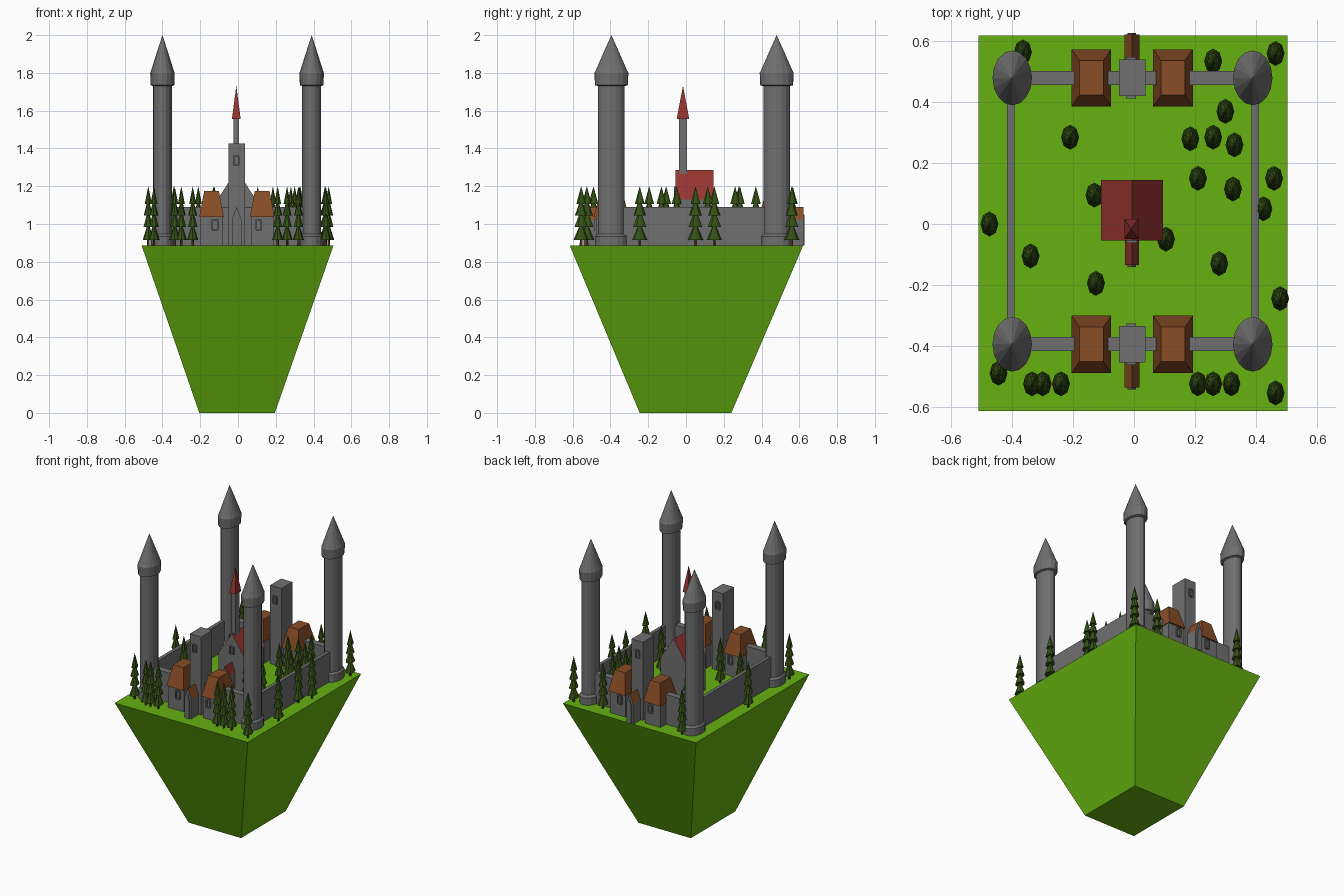
import bpy, bmesh
from math import pi, cos, sin
from mathutils import Matrix, Vector

cube = bpy.data.objects.get("Cube")
if cube:
    bpy.data.objects.remove(cube)


def material(name, rgb):
    mat = bpy.data.materials.new(name)
    mat.use_nodes = True
    mat.diffuse_color = (*rgb, 1)
    mat.node_tree.nodes["Principled BSDF"].inputs["Base Color"].default_value = (*rgb, 1)
    return mat


GRASS = material("grass green", (0.13, 0.44, 0.005))
STONE = material("stone grey", (0.16, 0.16, 0.16))
RED = material("roof red", (0.3, 0.035, 0.03))
BROWN = material("roof brown", (0.25, 0.075, 0.02))
LEAF = material("pine green", (0.035, 0.085, 0.008))
TRUNK = material("trunk brown", (0.13, 0.05, 0.015))

GROUND = 0.885
SQUASH = 0.72      # round parts are narrower across x
MID = -0.007       # centre line of the castle


def add(name, mesh, x=0, y=0, z=0):
    ob = bpy.data.objects.new(name, mesh)
    ob.location = (x, y, z)
    bpy.context.collection.objects.link(ob)
    return ob


def finish(bm, name, *mats):
    """Clean the bmesh up and turn it into a mesh."""
    bmesh.ops.remove_doubles(bm, verts=bm.verts, dist=1e-5)
    bmesh.ops.recalc_face_normals(bm, faces=bm.faces)
    mesh = bpy.data.meshes.new(name)
    bm.to_mesh(mesh)
    bm.free()
    for mat in mats:
        mesh.materials.append(mat)
    return mesh


def loft(rings, name, *mats):
    """Skin a stack of equal rings and cap both ends."""
    bm = bmesh.new()
    rows = [[bm.verts.new(p) for p in ring] for ring in rings]
    n = len(rows[0])
    for low, high in zip(rows, rows[1:]):
        for i in range(n):
            j = (i + 1) % n
            bm.faces.new((low[i], low[j], high[j], high[i]))
    bm.faces.new(rows[0][::-1])
    bm.faces.new(rows[-1])
    return finish(bm, name, *mats)


def box(name, mat, x, y, z, top=1):
    """Box from (low, high) pairs; top shrinks the upper face."""
    cx, cy = sum(x) / 2, sum(y) / 2
    rings = []
    for height, k in zip(z, (1, top)):
        hx, hy = (x[1] - x[0]) / 2 * k, (y[1] - y[0]) / 2 * k
        rings.append([(cx + a * hx, cy + b * hy, height)
                      for a, b in ((-1, -1), (1, -1), (1, 1), (-1, 1))])
    return add(name, loft(rings, name, mat))


def lathe(name, profile, sides, mat):
    rings = []
    for r, z in profile:
        r = max(r, 0.0002)
        rings.append([(r * SQUASH * cos(2 * pi * i / sides), r * sin(2 * pi * i / sides), z)
                      for i in range(sides)])
    return loft(rings, name, mat)


def gabled(name, half, y, eaves, ridge, roof):
    """House-shaped prism along y whose sloping faces take the roof colour."""
    outline = ((-half, GROUND), (half, GROUND), (half, eaves), (0, ridge), (-half, eaves))
    mesh = loft([[(MID + x, d, z) for x, z in outline] for d in y], name, STONE, roof)
    for face in mesh.polygons:
        face.material_index = int(face.normal.z > 0.1)
    return add(name, mesh)


def window(name, x, y, z, w, h, side):
    """Raised frame around a recessed pane on a wall facing side * y."""
    t = 0.008
    for a, b in ((-1, 0), (1, 0), (0, -1), (0, 1)):
        hx, hz = (t / 2, h) if a else (w, t / 2)
        cx, cz = x + a * w, z + b * h
        box(name, STONE, (cx - hx, cx + hx), sorted((y, y + side * t)), (cz - hz, cz + hz))


def arch(name, y, side):
    """Thin pointed doorway plate."""
    outline = [(-0.014, 0), (0.014, 0), (0.014, 0.11), (0.009, 0.14),
               (0, 0.165), (-0.009, 0.14), (-0.014, 0.11)]
    rings = [[(MID + x, d, GROUND + z) for x, z in outline] for d in (y, y + side * 0.006)]
    add(name, loft(rings, name, STONE))


# Floating ground block
ground = [[(sx, sy, z) for sx, sy in ((a, c), (b, c), (b, d), (a, d))]
          for a, b, c, d, z in ((-0.205, 0.195, -0.245, 0.24, 0),
                                (-0.51, 0.505, -0.615, 0.62, GROUND))]
add("ground_block", loft(ground, "ground_block", GRASS))

# Corner towers
tower = lathe("corner_tower", [(0.086, GROUND), (0.086, 0.935), (0.07, 0.948), (0.07, 1.73),
                               (0.087, 1.735), (0.09, 1.8), (0.082, 1.815), (0.045, 1.9),
                               (0, 2)], 16, STONE)
for x in (-0.4, 0.39):
    for y in (-0.395, 0.48):
        add("corner_tower", tower, x, y)

# Side walls
for x in (-0.405, 0.398):
    box("side_wall", STONE, (x - 0.012, x + 0.012), (-0.395, 0.48), (GROUND, 1.09))

# Front and back gate groups
for y, side in ((-0.395, -1), (0.48, 1)):
    box("gate_wall", STONE, (-0.4, 0.39), (y - 0.023, y + 0.023), (GROUND, 1.09))
    box("gate_tower", STONE, (-0.049, 0.037), (y - 0.06, y + 0.06), (GROUND, 1.425))
    for s in (-1, 1):
        window("gate_tower_window", MID - 0.003, y + s * 0.06, 1.335, 0.013, 0.025, s)
    gabled("gate_porch", 0.025, sorted((y, y + side * 0.142)), 1.025, 1.09, BROWN)
    arch("gate_arch", y + side * 0.142, side)
    # Gatehouses either side
    for x in (-0.14, 0.128):
        box("gatehouse", STONE, (x - 0.06, x + 0.06), (y - 0.082, y + 0.082), (GROUND, 1.04))
        box("gatehouse_roof", BROWN, (x - 0.065, x + 0.065), (y - 0.094, y + 0.094),
            (1.037, 1.175), 0.6)
        for s in (-1, 1):
            window("gatehouse_window", x + (0.018 if x < 0 else -0.018),
                   y + s * 0.082, 0.995, 0.014, 0.028, s)

# Chapel with porch, bell tower and spire
gabled("chapel", 0.102, (-0.055, 0.145), 1.13, 1.285, RED)
gabled("chapel_porch", 0.023, (-0.135, -0.05), 1.025, 1.09, RED)
arch("chapel_arch", -0.135, -1)
window("chapel_window", MID, -0.055, 1.17, 0.013, 0.025, -1)
box("bell_tower", STONE, (-0.023, 0.006), (-0.038, 0.006), (GROUND, 1.56))
box("spire", RED, (-0.032, 0.014), (-0.049, 0.017), (1.557, 1.73), 0.01)

# Pine tree: stacked cones on a trunk
bm = bmesh.new()
tiers = ((0.915, 0.041), (0.985, 0.037), (1.045, 0.033), (1.105, 0.027))
for k, (z, r) in enumerate(tiers):
    place = (Matrix.Translation((0, 0, z + 0.0475)) @ Matrix.Diagonal((SQUASH, 1, 1, 1))
             @ Matrix.Rotation(k * 0.35, 4, "Z"))
    bmesh.ops.create_cone(bm, cap_ends=True, segments=8, radius1=r, radius2=0,
                          depth=0.095, matrix=place)
pine = finish(bm, "pine_tree", LEAF)
trunk = lathe("pine_trunk", [(0.009, GROUND), (0.008, 0.93)], 6, TRUNK)

SPOTS = """-.365 .565 .26 .535 .465 .56 .3 .37 .185 .28 .26 .285 .33 .26 -.21 .285 .21 .15
.325 .115 .46 .15 .425 .05 -.13 .095 -.475 0 .105 -.05 -.34 -.105 .28 -.13 -.125 -.195
.48 -.245 -.445 -.49 -.335 -.525 -.3 -.525 -.24 -.525 .21 -.525 .26 -.525 .32 -.525
.465 -.555"""
spots = [float(v) for v in SPOTS.split()]
for x, y in zip(spots[::2], spots[1::2]):
    add("pine_tree", pine, x, y)
    add("pine_trunk", trunk, x, y)
